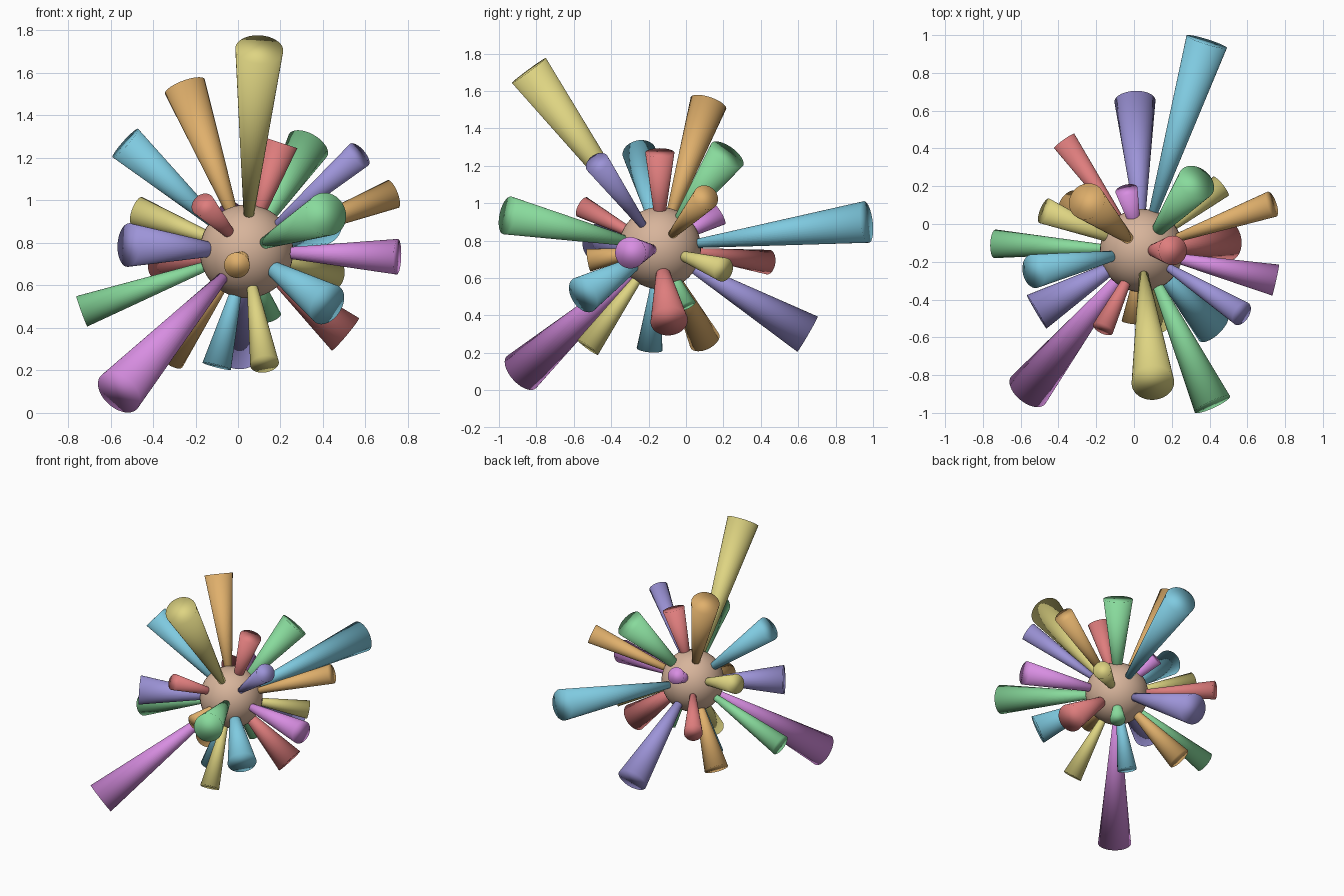
import bpy, bmesh
from mathutils import Vector

if "Cube" in bpy.data.objects:
    bpy.data.objects.remove(bpy.data.objects["Cube"])

CENTRE = Vector((0.04, -0.14, 0.76))
CORE_RADIUS = 0.22


def make_material(name, rgb):
    """Flat colour given as 0-255 display values, stored as linear."""
    lin = [((c / 255 + 0.055) / 1.055) ** 2.4 for c in rgb]
    mat = bpy.data.materials.new(name)
    mat.diffuse_color = (*lin, 1.0)
    mat.use_nodes = True
    mat.node_tree.nodes["Principled BSDF"].inputs["Base Color"].default_value = mat.diffuse_color
    return mat


MATS = {name: make_material(name, rgb) for name, rgb in {
    "tan": (215, 180, 155), "yellow": (222, 212, 130), "orange": (224, 176, 108),
    "cyan": (127, 202, 224), "red": (222, 125, 125), "green": (136, 218, 156),
    "lavender": (157, 148, 216), "pink": (216, 142, 226)}.items()}


def add_object(name, bm, mat):
    for f in bm.faces:
        f.smooth = True
    mesh = bpy.data.meshes.new(name)
    bm.to_mesh(mesh)
    bm.free()
    mesh.materials.append(MATS[mat])
    obj = bpy.data.objects.new(name, mesh)
    bpy.context.collection.objects.link(obj)
    return obj


def add_spike(name, mat, tip, radius):
    """Cone growing from the core centre to a wide flat end at tip."""
    d = Vector(tip) - CENTRE
    bm = bmesh.new()
    bmesh.ops.create_cone(bm, cap_ends=True, segments=40, radius1=0.005,
                          radius2=radius, depth=d.length)
    bmesh.ops.translate(bm, verts=bm.verts, vec=(0, 0, d.length / 2))
    obj = add_object(name, bm, mat)
    obj.rotation_euler = d.to_track_quat('Z', 'Y').to_euler()
    obj.location = CENTRE


# central ball
bm = bmesh.new()
bmesh.ops.create_uvsphere(bm, u_segments=48, v_segments=24, radius=CORE_RADIUS)
add_object("core_ball", bm, "tan").location = CENTRE

# spikes by colour: end centre x, y, z and end radius
SPIKES = {
    "yellow": [(0.10, -0.84, 1.71, 0.113), (0.46, 0.20, 0.645, 0.065),
               (0.125, -0.525, 0.23, 0.068), (-0.475, 0.07, 0.95, 0.07)],
    "orange": [(-0.25, 0.12, 1.535, 0.10), (0.73, 0.105, 1.03, 0.07),
               (-0.33, 0.10, 0.265, 0.085), (-0.005, -0.52, 0.695, 0.061)],
    "cyan": [(-0.53, -0.25, 1.27, 0.09), (0.385, 0.965, 0.90, 0.112),
             (0.42, -0.55, 0.51, 0.102), (-0.10, -0.195, 0.22, 0.069)],
    "red": [(-0.165, -0.555, 0.98, 0.058), (0.205, -0.14, 1.27, 0.078),
            (0.505, -0.09, 0.37, 0.10), (-0.37, 0.44, 0.685, 0.066)],
    "green": [(0.33, 0.22, 1.26, 0.104), (0.415, -0.955, 0.935, 0.103),
              (0.15, 0.0, 0.45, 0.055), (-0.735, -0.105, 0.478, 0.076)],
    "lavender": [(0.57, -0.475, 1.215, 0.067), (0.005, 0.65, 0.30, 0.109),
                 (-0.515, -0.465, 0.79, 0.103)],
    "pink": [(0.75, -0.297, 0.735, 0.084), (-0.56, -0.88, 0.097, 0.116),
             (-0.04, 0.18, 0.94, 0.06)],
}
for colour, ends in SPIKES.items():
    for i, (x, y, z, r) in enumerate(ends, 1):
        add_spike(f"{colour}_spike_{i}", colour, (x, y, z), r)
